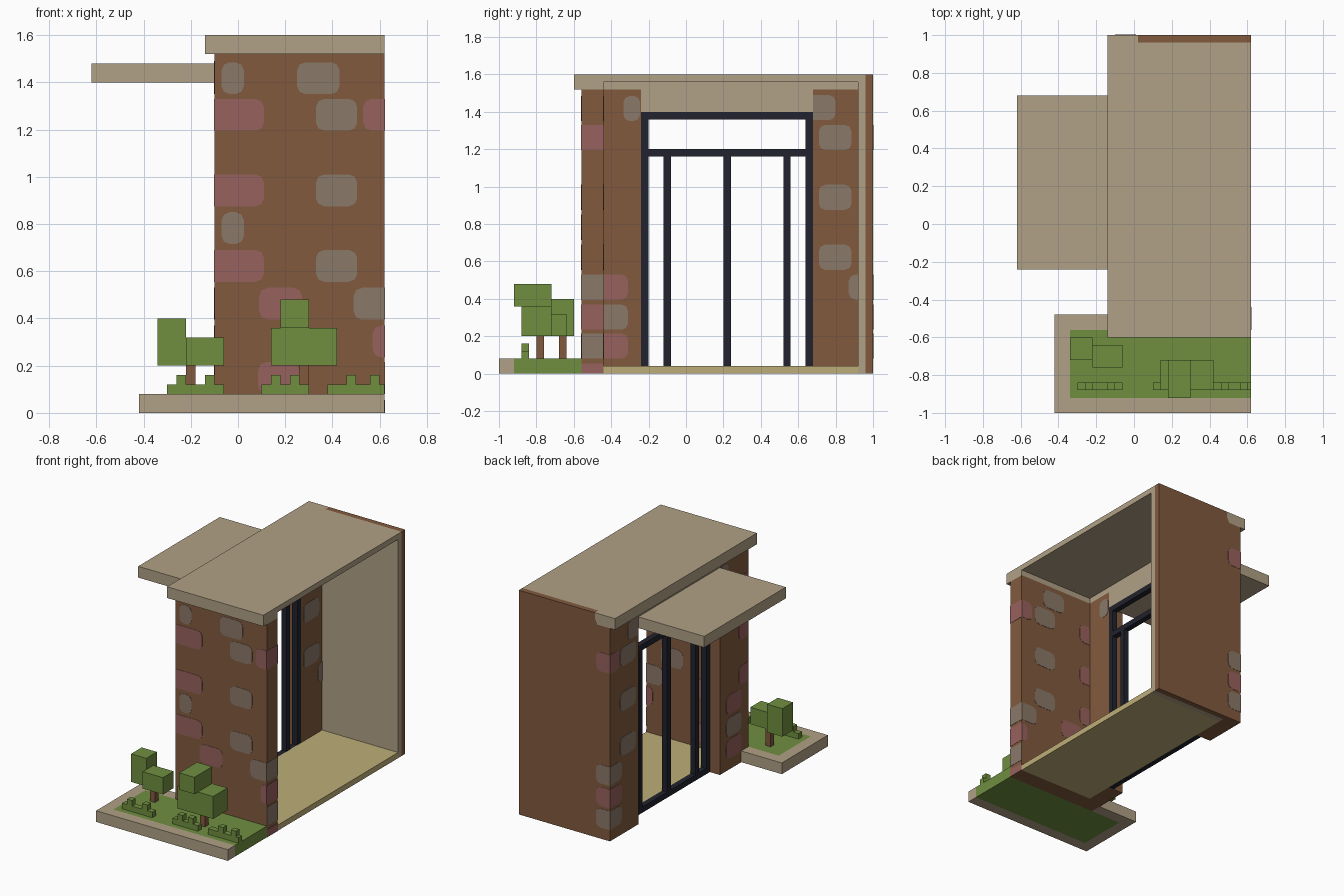
import bpy, bmesh, math

cube = bpy.data.objects.get("Cube")
if cube:
    bpy.data.objects.remove(cube, do_unlink=True)


def material(name, rgb):
    lin = [((c / 255 + 0.055) / 1.055) ** 2.4 for c in rgb] + [1.0]
    m = bpy.data.materials.new(name)
    m.use_nodes = True
    m.diffuse_color = lin
    bsdf = m.node_tree.nodes["Principled BSDF"]
    bsdf.inputs["Base Color"].default_value = lin
    bsdf.inputs["Roughness"].default_value = 0.9
    return m


BRICK = material("brown brick", (130, 90, 62))
TAN = material("tan concrete", (177, 161, 134))
SAND = material("sand floor", (190, 174, 120))
GREEN = material("leaf green", (112, 143, 64))
DARK = material("dark metal", (33, 34, 45))
GREY = material("grey stone", (138, 120, 105))
PINK = material("pink stone", (151, 97, 93))


def place(axis, a, b, c):
    """Point with c along the axis and (a, b) in the other two."""
    return {"x": (c, a, b), "y": (a, c, b), "z": (a, b, c)}[axis]


def add_prism(bm, pts, axis, lo, hi, mat=0):
    n = len(pts)
    low = [bm.verts.new(place(axis, a, b, lo)) for a, b in pts]
    top = [bm.verts.new(place(axis, a, b, hi)) for a, b in pts]
    faces = [bm.faces.new(low), bm.faces.new(top)]
    for i in range(n):
        j = (i + 1) % n
        faces.append(bm.faces.new((low[i], low[j], top[j], top[i])))
    for f in faces:
        f.material_index = mat


def add_box(bm, x0, x1, y0, y1, z0, z1):
    add_prism(bm, [(x0, y0), (x1, y0), (x1, y1), (x0, y1)], "z", z0, z1)


def finish(name, bm, *mats):
    bmesh.ops.recalc_face_normals(bm, faces=bm.faces)
    me = bpy.data.meshes.new(name)
    bm.to_mesh(me)
    bm.free()
    for m in mats:
        me.materials.append(m)
    ob = bpy.data.objects.new(name, me)
    bpy.context.collection.objects.link(ob)
    return ob


def boxes(name, mat, *dims):
    bm = bmesh.new()
    for d in dims:
        add_box(bm, *d)
    return finish(name, bm, mat)


def prism(name, mat, pts, axis, lo, hi):
    bm = bmesh.new()
    add_prism(bm, pts, axis, lo, hi)
    return finish(name, bm, mat)


def stones(name, axis, pos, side, u_lo, u_hi, grey, pink):
    """Thin rounded stone plates on a wall face, clipped to the wall edges.
    Each stone is (u0, u1, z0)."""
    bm = bmesh.new()
    r = 0.035
    for mat, group in enumerate((grey, pink)):
        for u0, u1, z0 in group:
            z1 = z0 + 0.135
            pts = []
            corners = ((u1 - r, z1 - r, 0), (u0 + r, z1 - r, 90),
                       (u0 + r, z0 + r, 180), (u1 - r, z0 + r, 270))
            for cx, cz, start in corners:
                for k in range(3):
                    t = math.radians(start + 45 * k)
                    p = (round(min(max(cx + r * math.cos(t), u_lo), u_hi), 4),
                         round(max(cz + r * math.sin(t), 0), 4))
                    if p not in pts:
                        pts.append(p)
            if max(p[0] for p in pts) - min(p[0] for p in pts) > 0.01:
                add_prism(bm, pts, axis, pos - side * 0.002, pos + side * 0.002, mat)
    finish(name, bm, GREY, PINK)


# Brick walls
boxes("front_wall", BRICK, (-0.10, 0.62, -0.56, -0.44, 0, 1.52))
boxes("door_wall_front", BRICK, (-0.10, 0.02, -0.44, -0.24, 0, 1.52))
boxes("door_wall_back", BRICK, (-0.10, 0.02, 0.68, 0.96, 0, 1.52))
prism("back_wall", BRICK, [(-0.10, 0), (0.62, 0), (0.62, 1.6), (0.02, 1.6), (0.02, 1.56),
                           (0.0, 1.52), (-0.10, 1.52)], "y", 0.96, 1.0)

# Inner lining, floor, roof and canopy
boxes("back_lining", TAN, (0.02, 0.62, 0.92, 0.96, 0, 1.56))
boxes("floor", SAND, (0.02, 0.62, -0.44, 0.92, 0, 0.04))
boxes("roof", TAN, (-0.14, 0.62, -0.60, 0.96, 1.56, 1.60),
      (-0.14, 0.02, -0.60, 0.96, 1.52, 1.56),
      (0.02, 0.62, -0.60, -0.44, 1.52, 1.56))
prism("roof_corner", TAN, [(-0.14, 1.52), (0.0, 1.52), (0.02, 1.56), (0.02, 1.6),
                           (-0.14, 1.6)], "y", 0.96, 1.0)
boxes("lintel", TAN, (-0.10, 0.02, -0.24, 0.68, 1.40, 1.52))
boxes("canopy", TAN, (-0.62, -0.10, -0.24, 0.68, 1.40, 1.48))

# Door frame: full-height side posts, shorter inner posts, rails between
frame = [(-0.02, 0.02, y, y + 0.04, 0, h) for y, h in
         ((-0.24, 1.40), (-0.12, 1.16), (0.20, 1.16), (0.52, 1.16), (0.64, 1.40))]
frame += [(-0.02, 0.02, -0.20, 0.64, z, z + 0.04) for z in (0, 1.16, 1.36)]
boxes("door_frame", DARK, *frame)

# Stones on both sides of the front wall
front_grey = [(-0.07, 0.025, 1.35), (0.25, 0.43, 1.35), (0.33, 0.505, 1.195),
              (0.33, 0.505, 0.875), (-0.07, 0.025, 0.715), (0.33, 0.505, 0.555),
              (0.49, 0.67, 0.395)]
front_pink = [(-0.15, 0.11, 1.195), (0.53, 0.67, 1.195), (-0.15, 0.11, 0.875),
              (-0.15, 0.11, 0.555), (0.09, 0.27, 0.395), (0.57, 0.67, 0.235),
              (0.085, 0.26, 0.08)]
stones("front_wall_outer_stones", "y", -0.56, -1, -0.10, 0.62, front_grey, front_pink)
stones("front_wall_inner_stones", "y", -0.44, 1, 0.02, 0.62, front_grey, front_pink)

# Stones on the cut end of the front wall
stones("front_wall_end_stones", "x", 0.62, 1, -0.56, -0.44,
       [(-0.62, -0.38, 0.395), (-0.62, -0.38, 0.08)],
       [(-0.62, -0.38, 1.195), (-0.62, -0.38, 0.235), (-0.62, -0.38, -0.08)])

# Stones on the door wall, inside and outside
near_grey = [(-0.335, -0.245, 1.35), (-0.48, -0.31, 0.235)]
near_pink = [(-0.48, -0.31, 0.395), (-0.48, -0.31, 0.08)]
near_edge = [(-0.62, -0.45, z) for z in (1.195, 0.875, 0.555)]
far_grey = [(0.63, 0.80, 1.355), (0.71, 0.885, 1.195), (0.71, 0.885, 0.875),
            (0.71, 0.885, 0.555), (0.87, 1.05, 0.395)]
far_edge_grey = [(0.87, 1.05, 0.08)]
far_edge_pink = [(0.89, 1.05, 1.195), (0.87, 1.05, 0.235)]
stones("near_inner_stones", "x", 0.02, 1, -0.44, -0.24, near_grey, near_pink)
stones("near_outer_stones", "x", -0.10, -1, -0.56, -0.24, near_grey, near_pink + near_edge)
stones("far_inner_stones", "x", 0.02, 1, 0.68, 0.92, far_grey, [])
stones("far_outer_stones", "x", -0.10, -1, 0.68, 1.0, far_grey + far_edge_grey, far_edge_pink)

# Stones wrapping onto the back wall corner
stones("back_wall_stones", "y", 1.0, 1, -0.10, 0.62,
       [(-0.16, 0.01, 0.395), (-0.16, 0.01, 0.08)],
       [(-0.16, 0.01, 1.195), (-0.16, 0.01, 0.235)])

# Planter with grass
prism("planter_rim", TAN, [(-0.42, -1), (0.62, -1), (0.62, -0.92), (-0.34, -0.92),
                           (-0.34, -0.56), (-0.10, -0.56), (-0.10, -0.48), (-0.42, -0.48)],
      "z", 0, 0.08)
boxes("grass", GREEN, (-0.34, 0.62, -0.92, -0.56, 0, 0.08))

# Low hedges with raised tufts
for i, (x0, x1, tufts) in enumerate(((-0.30, -0.06, (-0.26, -0.14)),
                                     (0.10, 0.30, (0.14, 0.22)),
                                     (0.38, 0.62, (0.46, 0.56)))):
    pts = [(x0, 0.08), (x0, 0.12)]
    for t in tufts:
        pts += [(t, 0.12), (t, 0.16), (t + 0.04, 0.16), (t + 0.04, 0.12)]
    pts += [(x1, 0.12), (x1, 0.08)]
    prism(f"hedge_{i + 1}", GREEN, pts, "y", -0.88, -0.84)

# Two block trees
boxes("left_tree_trunk", BRICK, (-0.22, -0.18, -0.68, -0.64, 0.08, 0.20))
boxes("left_tree_leaves", GREEN, (-0.34, -0.22, -0.72, -0.60, 0.20, 0.40),
      (-0.22, -0.06, -0.76, -0.64, 0.20, 0.32))
boxes("right_tree_trunk", BRICK, (0.26, 0.30, -0.80, -0.76, 0.08, 0.20))
boxes("right_tree_leaves", GREEN, (0.14, 0.42, -0.88, -0.72, 0.20, 0.36),
      (0.18, 0.30, -0.92, -0.72, 0.36, 0.48))
